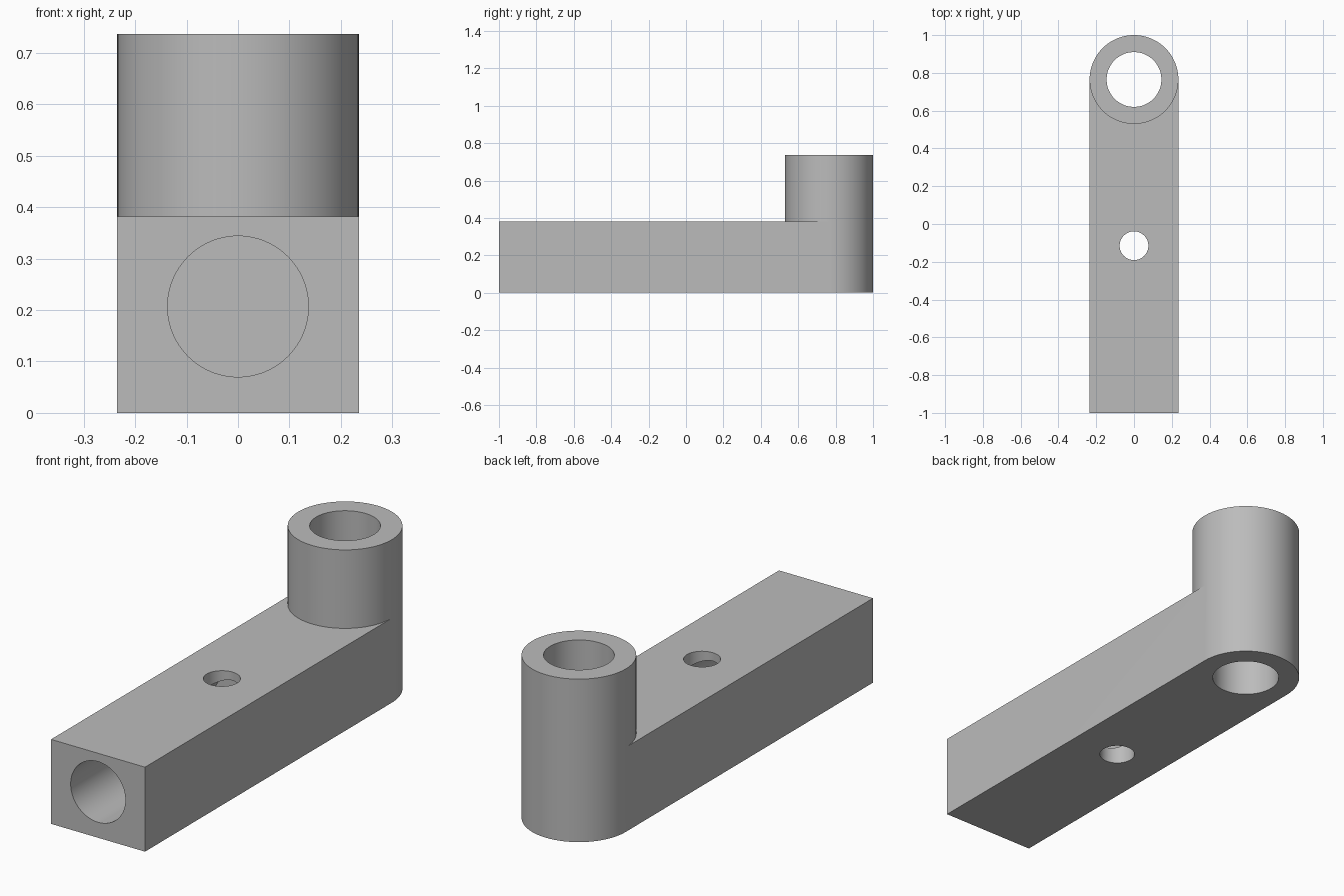
import bpy
import bmesh
import math
from mathutils import Matrix

cube = bpy.data.objects.get("Cube")
if cube:
    bpy.data.objects.remove(cube, do_unlink=True)

SIDES = 96
RADIUS = 0.235      # boss radius and half the bar width
BOSS_Y = 0.765
BAR_TOP = 0.382
BOSS_TOP = 0.737

grey = bpy.data.materials.new("plain grey")
grey.use_nodes = True
colour = (0.5, 0.5, 0.5, 1)
grey.diffuse_color = colour
grey.node_tree.nodes["Principled BSDF"].inputs["Base Color"].default_value = colour


def add_object(name, bm):
    mesh = bpy.data.meshes.new(name)
    bmesh.ops.recalc_face_normals(bm, faces=bm.faces)
    bm.to_mesh(mesh)
    bm.free()
    mesh.materials.append(grey)
    obj = bpy.data.objects.new(name, mesh)
    bpy.context.collection.objects.link(obj)
    return obj


def cutter(name, radius, start, end, centre, axis):
    """Cylinder from start to end along the y or z axis."""
    bm = bmesh.new()
    bmesh.ops.create_cone(bm, cap_ends=True, segments=SIDES, radius1=radius,
                          radius2=radius, depth=end - start)
    mid = (start + end) / 2
    if axis == "y":
        place = Matrix.Translation((0, mid, centre)) @ Matrix.Rotation(math.pi / 2, 4, "X")
    else:
        place = Matrix.Translation((0, centre, mid))
    bmesh.ops.transform(bm, matrix=place, verts=bm.verts)
    obj = add_object(name, bm)
    obj.hide_render = True
    return obj


# Bar with a rounded end that carries the raised round boss
bm = bmesh.new()
half = SIDES // 2


def ring(z, indices):
    return {i: bm.verts.new((RADIUS * math.cos(2 * math.pi * i / SIDES),
                             BOSS_Y + RADIUS * math.sin(2 * math.pi * i / SIDES), z))
            for i in indices}


low = ring(0, range(half + 1))
mid = ring(BAR_TOP, range(SIDES))
high = ring(BOSS_TOP, range(SIDES))
corners = {(x, z): bm.verts.new((x * RADIUS, -1, z * BAR_TOP))
           for x in (-1, 1) for z in (0, 1)}

for i in range(half):
    bm.faces.new((low[i], low[i + 1], mid[i + 1], mid[i]))
for i in range(SIDES):
    j = (i + 1) % SIDES
    bm.faces.new((mid[i], mid[j], high[j], high[i]))
bm.faces.new(list(high.values()))
bm.faces.new(list(low.values()) + [corners[-1, 0], corners[1, 0]])
bm.faces.new([mid[i % SIDES] for i in range(half, SIDES + 1)]
             + [corners[1, 1], corners[-1, 1]])
bm.faces.new((corners[-1, 0], corners[1, 0], corners[1, 1], corners[-1, 1]))
for side, i in ((1, 0), (-1, half)):
    bm.faces.new((corners[side, 0], low[i], mid[i], corners[side, 1]))
arm = add_object("offset_arm", bm)

# Boss bore, blind bore in the front end, and the cross hole
cutters = [
    cutter("boss_bore_cutter", 0.145, -0.1, 0.9, BOSS_Y, "z"),
    cutter("end_bore_cutter", 0.137, -1.1, 0.02, 0.207, "y"),
    cutter("cross_hole_cutter", 0.076, -0.1, 0.5, -0.115, "z"),
]
bpy.ops.object.select_all(action="DESELECT")
arm.select_set(True)
bpy.context.view_layer.objects.active = arm
for tool in cutters:
    cut = arm.modifiers.new(tool.name, "BOOLEAN")
    cut.operation = "DIFFERENCE"
    cut.solver = "EXACT"
    cut.object = tool
    bpy.ops.object.modifier_apply(modifier=cut.name)
    bpy.data.objects.remove(tool, do_unlink=True)

bpy.ops.object.shade_smooth_by_angle(angle=math.radians(30))
